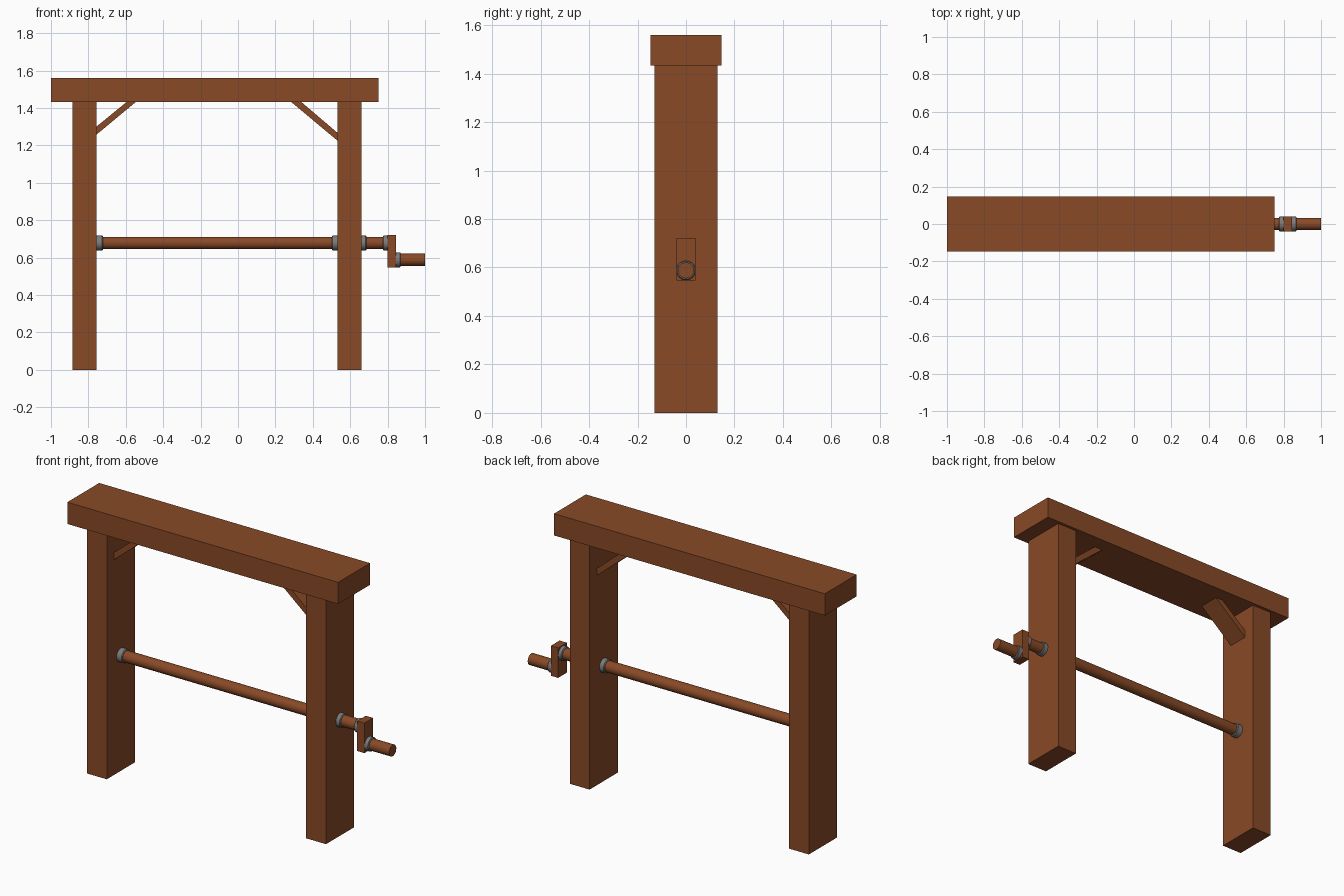
import bpy, bmesh
from math import radians
from mathutils import Vector, Matrix

if "Cube" in bpy.data.objects:
    bpy.data.objects.remove(bpy.data.objects["Cube"])


def material(name, rgb):
    m = bpy.data.materials.new(name)
    m.diffuse_color = (*rgb, 1)
    m.use_nodes = True
    m.node_tree.nodes["Principled BSDF"].inputs["Base Color"].default_value = m.diffuse_color
    return m


wood = material("wood", (0.25, 0.068, 0.02))
iron = material("iron", (0.2, 0.2, 0.2))


def finish(name, bm, mat, smooth=False):
    bmesh.ops.recalc_face_normals(bm, faces=bm.faces)
    mesh = bpy.data.meshes.new(name)
    bm.to_mesh(mesh)
    bm.free()
    mesh.materials.append(mat)
    ob = bpy.data.objects.new(name, mesh)
    bpy.context.collection.objects.link(ob)
    if smooth:
        bpy.ops.object.select_all(action='DESELECT')
        ob.select_set(True)
        bpy.context.view_layer.objects.active = ob
        bpy.ops.object.shade_smooth_by_angle(angle=radians(30))
    return ob


def prism(name, profile, half_depth):
    """Extrude an x/z outline symmetrically along y."""
    bm = bmesh.new()
    face = bm.faces.new([bm.verts.new((x, -half_depth, z)) for x, z in profile])
    ext = bmesh.ops.extrude_face_region(bm, geom=[face])
    moved = [g for g in ext["geom"] if isinstance(g, bmesh.types.BMVert)]
    bmesh.ops.translate(bm, verts=moved, vec=(0, 2 * half_depth, 0))
    return finish(name, bm, wood)


def box(name, x0, x1, z0, z1, half_depth):
    return prism(name, [(x0, z0), (x1, z0), (x1, z1), (x0, z1)], half_depth)


def rod(name, x0, x1, z, r, mat, chamfer=0):
    """Round bar lying along x, optionally with chamfered rims."""
    bm = bmesh.new()
    m = Matrix.Translation(Vector(((x0 + x1) / 2, 0, z))) @ Matrix.Rotation(radians(90), 4, 'Y')
    bmesh.ops.create_cone(bm, cap_ends=True, segments=24, radius1=r, radius2=r,
                          depth=x1 - x0, matrix=m)
    if chamfer:
        rims = [e for e in bm.edges if abs(e.verts[0].co.x - e.verts[1].co.x) < 1e-5]
        bmesh.ops.bevel(bm, geom=rims, offset=chamfer, segments=1, affect='EDGES')
    return finish(name, bm, mat, True)


# Frame: two posts and the top beam
box("left_post", -0.885, -0.757, 0, 1.433, 0.13)
box("right_post", 0.532, 0.66, 0, 1.433, 0.13)
box("top_beam", -1.0, 0.75, 1.433, 1.56, 0.147)

# Diagonal corner braces
prism("left_brace", [(-0.757, 1.257), (-0.545, 1.433), (-0.594, 1.433), (-0.757, 1.30)], 0.062)
prism("right_brace", [(0.532, 1.225), (0.283, 1.433), (0.337, 1.433), (0.532, 1.267)], 0.062)

# Winding axle, crank arm and handle
AXLE_Z, GRIP_Z = 0.678, 0.588
rod("axle", -0.80, 0.81, AXLE_Z, 0.033, wood)
box("crank_arm", 0.798, 0.845, 0.547, 0.722, 0.04)
rod("crank_handle", 0.84, 1.0, GRIP_Z, 0.033, wood)

# Metal collars where the bars meet the wood
for name, x0, x1, z in [
    ("left_post_collar", -0.762, -0.722, AXLE_Z),
    ("right_post_inner_collar", 0.502, 0.537, AXLE_Z),
    ("right_post_outer_collar", 0.655, 0.687, AXLE_Z),
    ("crank_arm_collar", 0.775, 0.803, AXLE_Z),
    ("handle_collar", 0.84, 0.87, GRIP_Z),
]:
    rod(name, x0, x1, z, 0.04, iron, 0.004)
